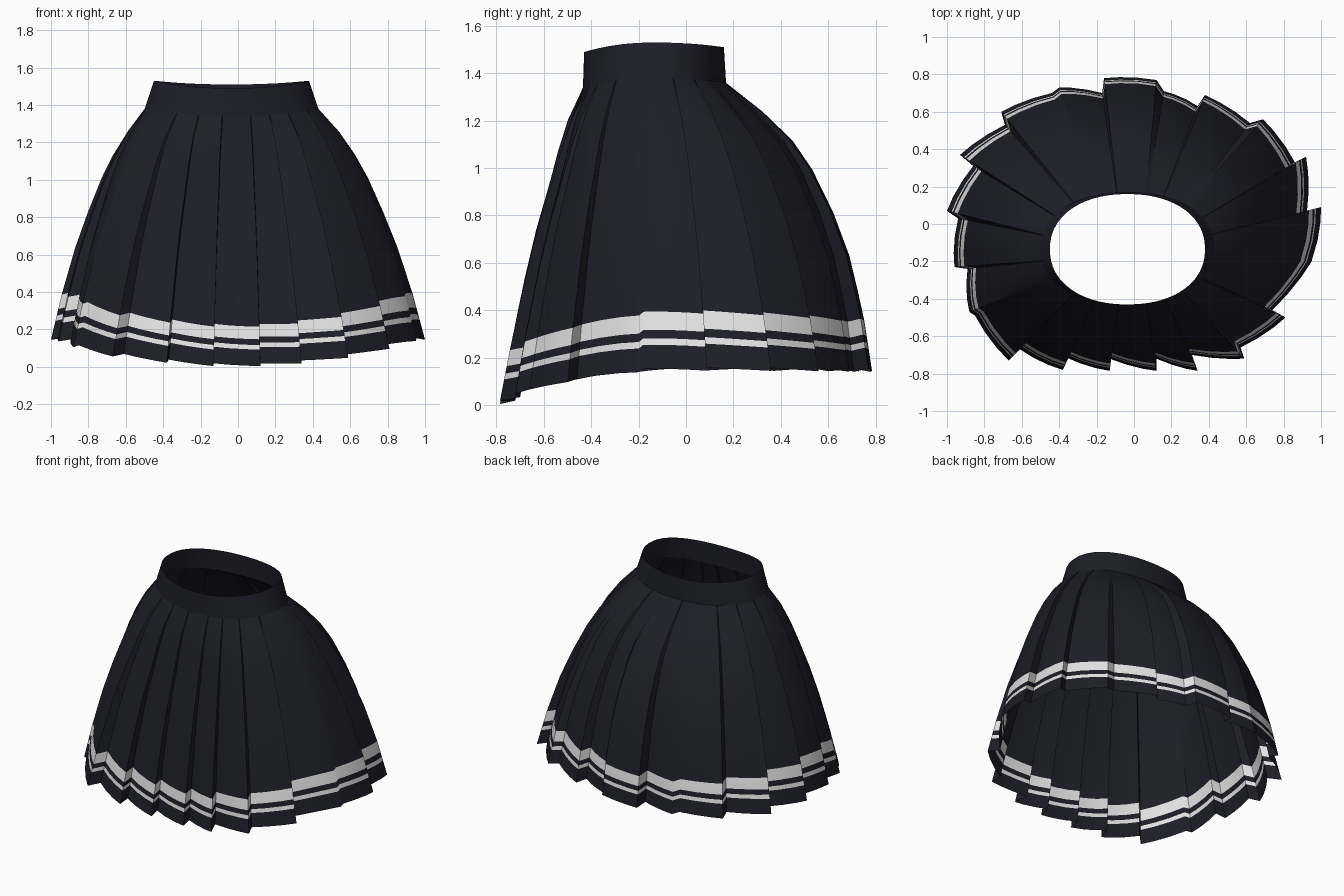
import bpy, bmesh, math
from mathutils import Vector

if "Cube" in bpy.data.objects:
    bpy.data.objects.remove(bpy.data.objects["Cube"])


def material(name, rgb):
    m = bpy.data.materials.new(name)
    m.diffuse_color = (*rgb, 1)
    m.use_nodes = True
    m.node_tree.nodes["Principled BSDF"].inputs["Base Color"].default_value = m.diffuse_color
    return m


NAVY = material("dark navy", (0.0125, 0.0125, 0.021))
WHITE = material("off white", (0.77, 0.77, 0.77))

# Hem of each knife pleat, anticlockwise: inner start x, y and outer tip x, y
PLEATS = [
    (.74, -.46, .95, -.20), (.955, -.18, 1.0, .09), (.925, .07, .92, .36),
    (.86, .33, .69, .56), (.62, .54, .38, .69), (.34, .63, .16, .71),
    (.12, .77, -.16, .78), (-.17, .70, -.40, .73), (-.44, .70, -.71, .60),
    (-.69, .53, -.93, .37), (-.86, .31, -1.0, .07), (-.94, .03, -.96, -.23),
    (-.89, -.24, -.88, -.47), (-.85, -.49, -.67, -.73),
    (-.61, -.67, -.38, -.78), (-.37, -.71, -.13, -.785),
    (-.13, -.72, .12, -.785), (.12, -.72, .34, -.785), (.31, -.70, .59, -.72),
    (.57, -.66, .81, -.5)]

# Flare from waist (0) to hem (1) seen at the side, front and back
STEPS = [0, .1, .2, .3, .45, .6, .8, 1]
SIDE = [0, .2, .35, .47, .615, .745, .885, 1]
FRONT = [0, .18, .30, .40, .565, .70, .86, 1]
BACK = [0, .25, .455, .59, .735, .845, .94, 1]
STRIPES = [.21, .143, .112, .088]  # stripe edges above the hem


def lookup(table, t):
    for i in range(len(STEPS) - 1):
        if t <= STEPS[i + 1]:
            k = (t - STEPS[i]) / (STEPS[i + 1] - STEPS[i])
            return table[i] + k * (table[i + 1] - table[i])
    return table[-1]


def flare(t, s):
    w = s * s
    return (1 - w) * lookup(SIDE, t) + w * lookup(BACK if s > 0 else FRONT, t)


def waist_point(a, rx, ry, cy, z):
    c, s = math.cos(a), math.sin(a)
    return Vector((-.035 + rx * math.copysign(abs(c) ** .92, c),
                   cy + ry * math.copysign(abs(s) ** .92, s), z))


def waist_height(a):
    s = math.sin(a)
    return 1.53 - (.02 if s > 0 else .04) * s * s


def hem_height(a):
    s = math.sin(a)
    return .145 - (.005 * s * s if s > 0 else .143 * (-s) ** 2.3)


def sheet(name, columns, striped=False):
    """Closed sheet of quads through vertical columns of points."""
    bm = bmesh.new()
    cols = [[bm.verts.new(p) for p in col] for col in columns]
    rows = len(cols[0])
    for i, a in enumerate(cols):
        b = cols[(i + 1) % len(cols)]
        for r in range(rows - 1):
            f = bm.faces.new((a[r], a[r + 1], b[r + 1], b[r]))
            if striped and r in (rows - 5, rows - 3):
                f.material_index = 1
    me = bpy.data.meshes.new(name)
    bm.to_mesh(me)
    bm.free()
    me.materials.append(NAVY)
    me.materials.append(WHITE)
    ob = bpy.data.objects.new(name, me)
    bpy.context.collection.objects.link(ob)
    bpy.ops.object.select_all(action='DESELECT')
    ob.select_set(True)
    bpy.context.view_layer.objects.active = ob
    bpy.ops.object.shade_smooth_by_angle(angle=math.radians(28))


def waist_angle(x, y):
    return math.atan2((y + .1) / .76, (x + .05) / .98)


# Four hem points per pleat, bowed slightly outwards between start and tip;
# each start hangs from the waist point of the tip before it
hem = []
for i, (x0, y0, x1, y1) in enumerate(PLEATS):
    a0 = waist_angle(*PLEATS[i - 1][2:])
    a1 = waist_angle(x1, y1)
    a1 += 2 * math.pi if a1 < a0 else 0
    for k in (0, .35, .7, 1):
        bow = 1 + .05 * k * (1 - k)
        hem.append(((x0 + (x1 - x0) * k) * bow, (y0 + (y1 - y0) * k) * bow,
                    .014 * (1 - k), a0 + (a1 - a0) * (.03 + .97 * k)))

skirt, band = [], []
for x, y, lift, wa in hem:
    a = math.atan2(y / .76, x / .98)
    s = math.sin(a)
    top = waist_height(wa)
    low = waist_point(wa, .465, .302, -.133, top - .15)
    band.append([waist_point(wa, .415, .295, -.135, top), low])
    end = Vector((x, y, hem_height(a) + lift))
    drop = low.z - end.z
    scale = 1.15 - .15 * s * s
    ts = STEPS[:-2] + [.72] + [1 - d * scale / drop for d in STRIPES] + [1]
    col = []
    for t in ts:
        p = low.lerp(end, flare(t, s))
        p.z = low.z - drop * t
        col.append(p)
    skirt.append(col)

# Waistband and pleated skirt with two hem stripes
sheet("waistband", band)
sheet("pleated_skirt", skirt, striped=True)
